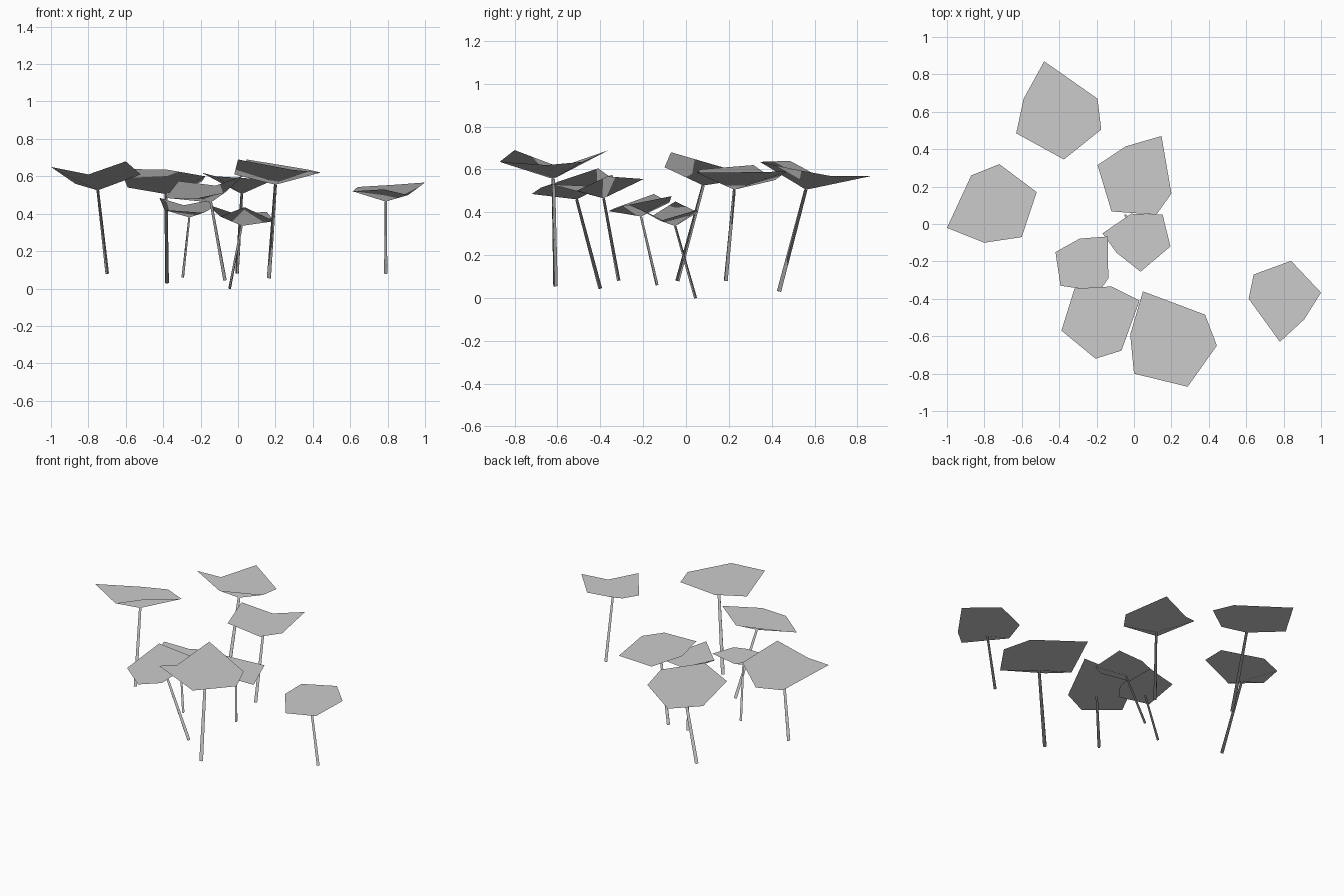
import bpy
import bmesh
from mathutils import Vector

# Remove the default object
default_cube = bpy.data.objects.get("Cube")
if default_cube:
    bpy.data.objects.remove(default_cube, do_unlink=True)

# One flat grey for the whole cluster
grey = bpy.data.materials.new("plain_grey")
grey.use_nodes = True
colour = (.6, .6, .6, 1)
grey.diffuse_color = colour
grey.node_tree.nodes["Principled BSDF"].inputs["Base Color"].default_value = colour

STEM_SIDES = 5


def finish_object(name, bm):
    """Turn a bmesh into an object with soft, upward foliage normals."""
    mesh = bpy.data.meshes.new(name)
    bm.to_mesh(mesh)
    bm.free()
    mesh.materials.append(grey)
    for face in mesh.polygons:
        face.use_smooth = True
    up = Vector((0, 0, 1))
    mesh.normals_split_custom_set_from_vertices([up] * len(mesh.vertices))
    obj = bpy.data.objects.new(name, mesh)
    bpy.context.collection.objects.link(obj)
    return obj


def add_leaf(name, hub, outline, heights):
    """Shallow six-sided leaf: a fan from the low hub to the raised rim."""
    bm = bmesh.new()
    centre = bm.verts.new(hub)
    rim = [bm.verts.new((x, y, z)) for (x, y), z in zip(outline, heights)]
    for here, following in zip(rim, rim[1:] + rim[:1]):
        bm.faces.new((centre, here, following))
    for face in bm.faces:
        face.normal_update()
        if face.normal.z < 0:
            face.normal_flip()
    finish_object(name, bm)


def add_stem(name, foot, hub, radius):
    """Thin tapered stem leaning from the foot to the leaf hub."""
    foot, hub = Vector(foot), Vector(hub)
    axis = hub - foot
    bm = bmesh.new()
    bmesh.ops.create_cone(bm, cap_ends=True, segments=STEM_SIDES,
                          radius1=radius, radius2=radius * .75,
                          depth=axis.length)
    turn = axis.to_track_quat('Z', 'Y').to_matrix()
    bmesh.ops.rotate(bm, verts=bm.verts, matrix=turn)
    bmesh.ops.translate(bm, verts=bm.verts, vec=(foot + hub) / 2)
    finish_object(name, bm)


def add_plant(place, foot, hub, outline, heights):
    """Leaf and stem together; the stem thickness follows the leaf size."""
    middle = Vector(hub).to_2d()
    size = sum((Vector(p) - middle).length for p in outline) / len(outline)
    add_leaf(place + "_leaf", hub, outline, heights)
    add_stem(place + "_stem", foot, hub, size * .045)


# Large plant on the far right
add_plant("right", foot=(-.7, -.04, .08), hub=(-.75, .08, .525),
          outline=[(-1, -.02), (-.87, .26), (-.72, .32),
                   (-.52, .17), (-.6, -.07), (-.8, -.1)],
          heights=[.65, .56, .56, .61, .68, .61])

# Plant at the back
add_plant("back", foot=(-.38, .435, .03), hub=(-.385, .56, .505),
          outline=[(-.48, .87), (-.195, .67), (-.175, .505),
                   (-.375, .345), (-.63, .485), (-.59, .67)],
          heights=[.57, .57, .6, .635, .64, .54])

# Tall plant behind the middle
add_plant("rear_middle", foot=(-.005, .185, .08), hub=(.02, .225, .505),
          outline=[(-.195, .315), (-.045, .415), (.147, .47),
                   (.2, .163), (.12, .05), (-.12, .067)],
          heights=[.62, .55, .59, .585, .585, .6])

# Low plant in the middle
add_plant("low_middle", foot=(-.045, .045, 0), hub=(.02, -.05, .335),
          outline=[(-.168, -.05), (-.015, .055), (.153, .05),
                   (.195, -.12), (.035, -.255), (-.094, -.153)],
          heights=[.45, .4, .41, .36, .435, .385])

# Small plant right of the middle
add_plant("small_right", foot=(-.295, -.135, .06), hub=(-.26, -.21, .38),
          outline=[(-.42, -.15), (-.29, -.078), (-.14, -.067),
                   (-.137, -.29), (-.185, -.36), (-.393, -.33)],
          heights=[.485, .445, .475, .43, .405, .42])

# Front pair
add_plant("front_right", foot=(-.07, -.4, .045), hub=(-.145, -.51, .46),
          outline=[(-.318, -.345), (-.12, -.334), (.03, -.41),
                   (-.067, -.677), (-.206, -.72), (-.388, -.57)],
          heights=[.575, .55, .605, .515, .485, .485])
add_plant("front", foot=(.165, -.61, .055), hub=(.2, -.62, .555),
          outline=[(.048, -.36), (.38, -.485), (.443, -.65),
                   (.287, -.87), (0, -.8), (-.02, -.59)],
          heights=[.69, .635, .62, .635, .69, .61])

# Lone plant on the far left
add_plant("left", foot=(.79, -.315, .08), hub=(.79, -.385, .465),
          outline=[(.64, -.27), (.84, -.197), (1, -.367),
                   (.91, -.51), (.78, -.63), (.613, -.4)],
          heights=[.543, .555, .567, .5, .53, .52])
